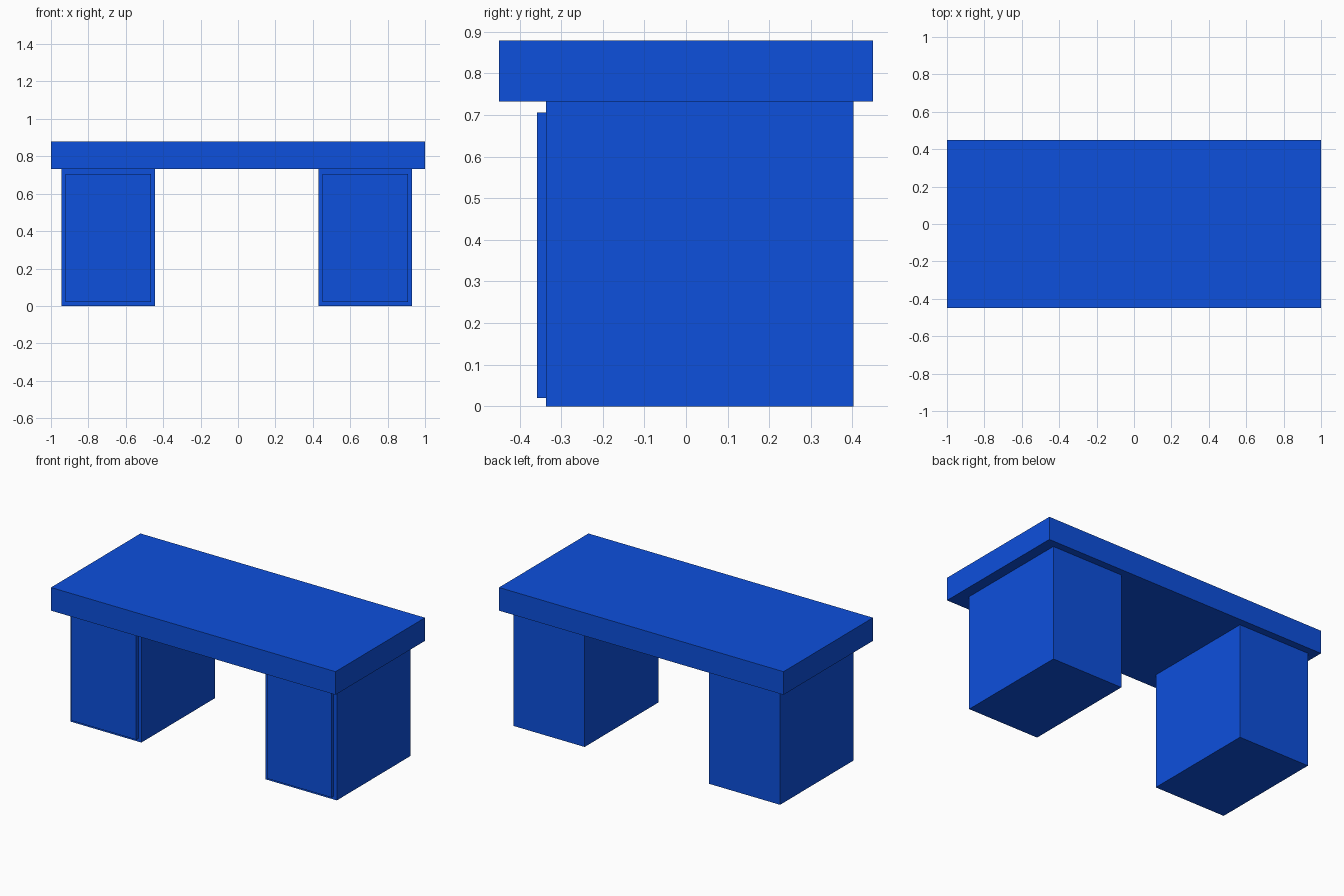
import bpy

if "Cube" in bpy.data.objects:
    bpy.data.objects.remove(bpy.data.objects["Cube"])

blue = bpy.data.materials.new("blue_paint")
blue.diffuse_color = (0.004, 0.08, 0.72, 1)
blue.use_nodes = True
blue.node_tree.nodes["Principled BSDF"].inputs["Base Color"].default_value = blue.diffuse_color


def box(name, x, y, z):
    """Box from (min, max) ranges on each axis."""
    bpy.ops.mesh.primitive_cube_add(size=1, location=[sum(r) / 2 for r in (x, y, z)])
    ob = bpy.context.object
    ob.name = name
    ob.scale = [r[1] - r[0] for r in (x, y, z)]
    bpy.ops.object.transform_apply(location=False, rotation=False, scale=True)
    ob.data.materials.append(blue)
    return ob


# Thick desk top
box("desk_top", (-1, 1), (-0.449, 0.449), (0.732, 0.879))

# Two pedestals, each with an inset door panel on the front
for side, cx in (("left", -0.693), ("right", 0.681)):
    box(side + "_pedestal", (cx - 0.25, cx + 0.25), (-0.337, 0.402), (0, 0.732))
    box(side + "_door", (cx - 0.228, cx + 0.228), (-0.358, -0.337), (0.02, 0.706))
